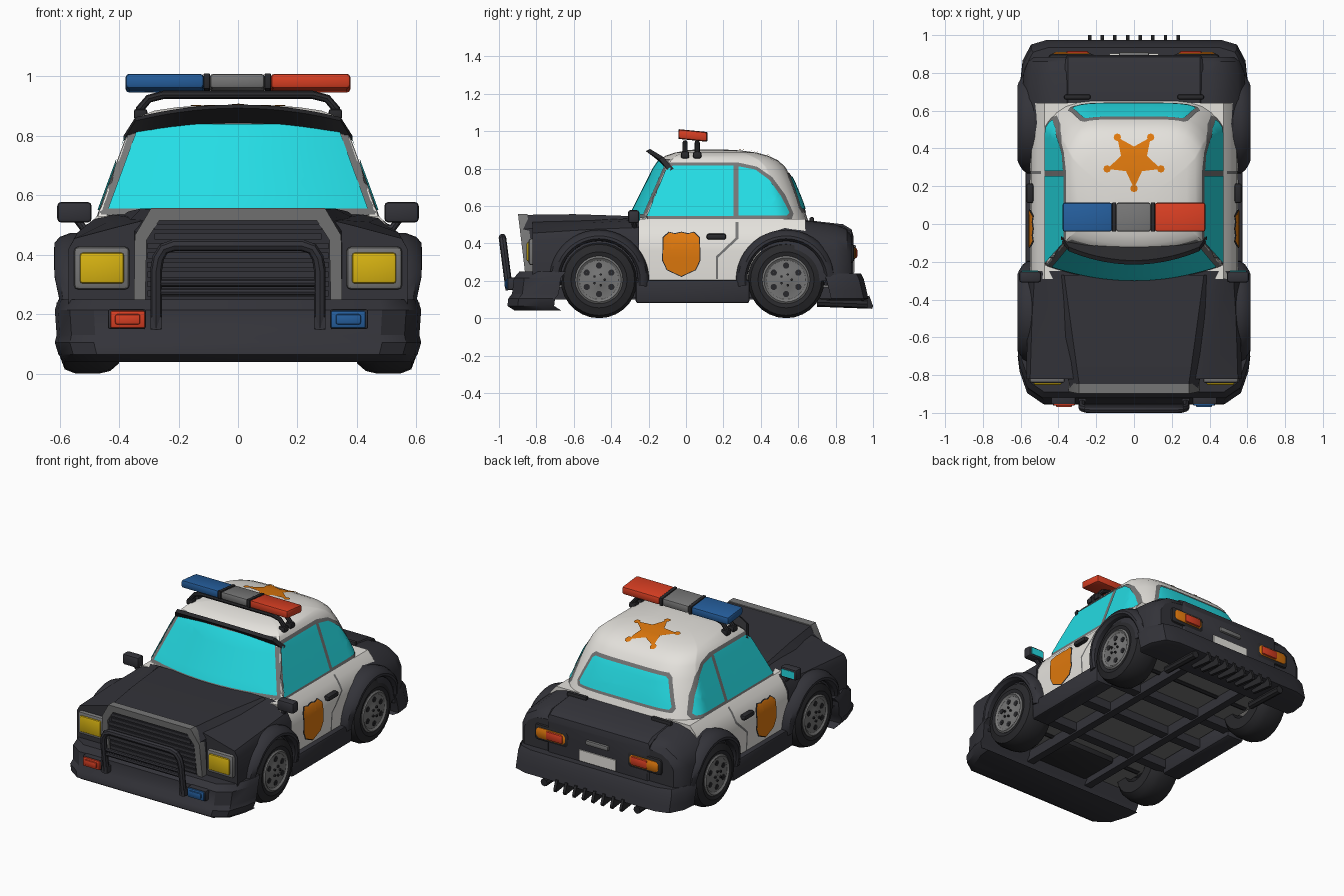
import bpy, bmesh, math
from mathutils import Vector
from mathutils.bvhtree import BVHTree

if "Cube" in bpy.data.objects:
    bpy.data.objects.remove(bpy.data.objects["Cube"])

def mat(name, r, g, b):
    m = bpy.data.materials.new(name)
    m.diffuse_color = (r, g, b, 1)
    m.use_nodes = True
    m.node_tree.nodes["Principled BSDF"].inputs["Base Color"].default_value = m.diffuse_color
    return m

BLACK = mat("charcoal", .033, .033, .041)
DARK = mat("dark_rubber", .022, .022, .025)
GREY = mat("grey", .18, .18, .18)
WHITE = mat("white", .78, .76, .72)
GLASS = mat("cyan_glass", .018, .72, .78)
ORANGE = mat("orange", .74, .19, .004)
BLUE = mat("blue", .018, .11, .33)
RED = mat("red", .68, .048, .016)
YELLOW = mat("yellow", .68, .45, .006)

def add(name, bm, m, mirror=False):
    if mirror:
        geo = bmesh.ops.duplicate(bm, geom=bm.verts[:] + bm.edges[:] + bm.faces[:])["geom"]
        for v in [g for g in geo if isinstance(g, bmesh.types.BMVert)]:
            v.co.x *= -1
        bmesh.ops.reverse_faces(bm, faces=[g for g in geo if isinstance(g, bmesh.types.BMFace)])
    me = bpy.data.meshes.new(name)
    bm.to_mesh(me)
    bm.free()
    me.materials.append(m)
    ob = bpy.data.objects.new(name, me)
    bpy.context.collection.objects.link(ob)
    return ob

def loft(name, rings, m, mirror=False, closed=False):
    bm = bmesh.new()
    R = [[bm.verts.new(p) for p in r] for r in rings]
    n = len(R[0])
    for a, b in zip(R, R[1:] + (R[:1] if closed else [])):
        for i in range(n):
            bm.faces.new((a[i], a[(i + 1) % n], b[(i + 1) % n], b[i]))
    if not closed:
        bm.faces.new(R[0])
        bm.faces.new(R[-1])
    bmesh.ops.recalc_face_normals(bm, faces=bm.faces)
    return add(name, bm, m, mirror)

def sym(half):
    return list(half) + [(-x, z) for x, z in reversed(half)]

def body(name, sections, m):  # symmetric sections along y
    return loft(name, [[(x, y, z) for x, z in sym(h)] for y, h in sections], m)

def box(name, x, y, z, m, bev=0, mirror=False):
    bm = bmesh.new()
    bmesh.ops.create_cube(bm, size=1)
    for v in bm.verts:
        v.co = [(a + b) / 2 + c * (b - a) for (a, b), c in zip((x, y, z), v.co)]
    if bev:
        bmesh.ops.bevel(bm, geom=bm.edges[:], offset=bev, segments=2, affect='EDGES', profile=.5)
    return add(name, bm, m, mirror)

def lathe(name, prof, cy, cz, m, a0=0, a1=360, n=28):  # (radius, x) around an x axis
    full = a1 - a0 == 360
    rings = []
    for i in range(n if full else n + 1):
        a = math.radians(a0 + (a1 - a0) * i / n)
        rings.append([(x, cy + r * math.cos(a), cz + r * math.sin(a)) for r, x in prof])
    return loft(name, rings, m, True, full)

def tube(name, pts, r, m, mirror=False):
    cu = bpy.data.curves.new(name, 'CURVE')
    cu.dimensions, cu.bevel_depth, cu.bevel_resolution, cu.use_fill_caps = '3D', r, 2, True
    s = cu.splines.new('POLY')
    s.points.add(len(pts) - 1)
    for p, c in zip(s.points, pts):
        p.co = (*c, 1)
    tmp = bpy.data.objects.new(name + "_path", cu)
    bpy.context.collection.objects.link(tmp)
    bpy.context.view_layer.update()
    bm = bmesh.new()
    bm.from_mesh(bpy.data.meshes.new_from_object(tmp.evaluated_get(bpy.context.evaluated_depsgraph_get())))
    bpy.data.objects.remove(tmp)
    return add(name, bm, m, mirror)

def tree_of(ob):
    return BVHTree.FromPolygons([v.co for v in ob.data.vertices], [p.vertices[:] for p in ob.data.polygons])

def decal(name, pts, axis, sign, tree, off, m, mirror=False, step=.04):
    """Flat outline, diced into a grid and projected on a surface."""
    other = [i for i in range(3) if i != axis]
    bm = bmesh.new()
    def put(u, v):
        c = Vector((0, 0, 0))
        c[other[0]], c[other[1]], c[axis] = u, v, 2 * sign
        return c
    bm.faces.new([bm.verts.new(put(*p)) for p in pts])
    bmesh.ops.triangulate(bm, faces=bm.faces[:])
    for o in other:
        no = Vector((0, 0, 0)); no[o] = 1
        for k in range(-30, 31):
            bmesh.ops.bisect_plane(bm, geom=bm.verts[:] + bm.edges[:] + bm.faces[:], plane_co=no * (k * step + .003), plane_no=no)
    d = Vector((0, 0, 0)); d[axis] = -sign
    for v in bm.verts:
        hit = tree.ray_cast(v.co, d)[0]
        if hit is None:
            c = v.co.copy(); c[axis] = sign * .4
            hit = tree.find_nearest(c)[0]
        v.co = hit - d * off
    bm.normal_update()
    for f in bm.faces:
        if f.normal.dot(d) > 0:
            f.normal_flip()
    return add(name, bm, m, mirror)

# --- Cabin: plan rings stacked in z (z, half width, front y, rear y)
levels = [(.50, .482, -.31, .66), (.56, .46, -.29, .64), (.64, .431, -.25, .612), (.74, .394, -.2, .57),
          (.81, .368, -.165, .53), (.845, .35, -.14, .49), (.868, .325, -.11, .44), (.885, .28, -.06, .38),
          (.897, .2, 0, .29), (.902, .1, .05, .2)]
rings = []
for z, w, yf, yr in levels:
    s = [math.sin(math.radians(a)) for a in range(-90, 91, 10)]
    rings.append([(w * t, yf + .07 * t * t * w / .4, z) for t in s] +
                 [(w * t, yr - .12 * t ** 6 * w / .4, z) for t in reversed(s)])
cabin = loft("cabin", rings, WHITE)
ct = tree_of(cabin)
# Windows: grey frames with glass above
decal("windshield_frame", [(-.462, .535), (.462, .535), (.362, .825), (.33, .85), (-.33, .85), (-.362, .825)], 1, -1, ct, .004, GREY)
decal("windshield", sym([(.437, .555), (.34, .82), (.31, .84)]), 1, -1, ct, .009, GLASS)
decal("rear_window_frame", sym([(.335, .565), (.35, .59), (.285, .755), (.26, .775)]), 1, 1, ct, .004, GREY)
decal("rear_window", sym([(.315, .583), (.327, .598), (.268, .745), (.25, .757)]), 1, 1, ct, .009, GLASS)
decal("side_window_frame", [(-.235, .53), (-.12, .815), (-.08, .832), (.28, .832), (.38, .81), (.46, .755), (.53, .66),
      (.575, .56), (.565, .53)], 0, 1, ct, .004, GREY, True, .03)
decal("door_window", [(-.21, .545), (-.11, .79), (-.07, .815), (.255, .815), (.255, .545)], 0, 1, ct, .009, GLASS, True)
decal("quarter_window", [(.28, .55), (.28, .812), (.37, .795), (.445, .74), (.51, .65), (.553, .565), (.54, .55)], 0, 1, ct, .009, GLASS, True, .03)
# Roof star with balls on the tips
star = []
for i in range(10):
    a = math.radians(-90 + 36 * i)
    r = .072 if i % 2 else .15
    star.append((r * math.cos(a), .338 + r * math.sin(a)))
decal("roof_star", star, 2, 1, ct, .006, ORANGE, step=.03)
for x, y in star[::2]:
    decal("star_tip", [(x + .02 * math.cos(k * .785), y + .02 * math.sin(k * .785)) for k in range(8)], 2, 1, ct, .007, ORANGE)

# --- Door section, hood, front and rear hull
doors = body("door_panels", [(y, [(.475, .53), (.51, .49), (.543, .43), (.55, .36), (.54, .18)]) for y in (-.29, .64)], WHITE)
body("front_fender_body", [(-.82, [(.3, .52), (.4, .495), (.55, .455), (.57, .42), (.57, .2)]),
     (-.5, [(.36, .525), (.44, .51), (.54, .475), (.565, .43), (.565, .2)]),
     (-.25, [(.42, .535), (.478, .525), (.525, .485), (.555, .43), (.555, .2)])], BLACK)
hood = body("hood", [(-.89, [(.285, .552), (.34, .475), (.345, .24)]), (-.6, [(.325, .556), (.38, .5), (.385, .24)]),
     (-.27, [(.37, .545), (.43, .5), (.43, .24)])], BLACK)
body("rear_body", [(.4, [(.4, .3), (.5, .41), (.545, .41), (.56, .36), (.56, .2)]),
     (.46, [(.4, .4), (.515, .468), (.56, .44), (.58, .36), (.58, .2)]),
     (.53, [(.4, .46), (.495, .495), (.56, .452), (.59, .37), (.59, .2)]),
     (.61, [(.4, .525), (.475, .505), (.555, .445), (.59, .37), (.59, .2)]),
     (.8, [(.4, .5), (.47, .485), (.55, .43), (.585, .36), (.585, .2)]),
     (.86, [(.4, .475), (.46, .465), (.535, .42), (.56, .36), (.56, .2)]),
     (.885, [(.38, .44), (.45, .43), (.5, .4), (.53, .35), (.53, .2)])], BLACK)
body("trunk_lid", [(.64, [(.35, .525), (.365, .51), (.365, .3)]), (.84, [(.35, .502), (.365, .49), (.365, .3)]),
     (.885, [(.35, .475), (.36, .46), (.36, .24)]), (.895, [(.34, .44), (.35, .43), (.35, .22)])], BLACK)
box("trunk_hinge", (.23, .37), (.66, .685), (.505, .54), DARK, .008, True)
box("sill", (.45, .575), (-.27, .34), (.08, .205), BLACK, .015, True)

# Door badge, seam and handle
dt = tree_of(doors)
shield = [(.035, .45), (.065, .458), (.095, .43), (.085, .38), (.098, .31), (.075, .26), (0, .225)]
shield = [(0, .458)] + shield + [(-y, z) for y, z in reversed(shield[:-1])]
decal("door_badge_rim", [(y * 1.05 - .025, .34 + (z - .34) * 1.04) for y, z in shield], 0, 1, dt, .005, DARK, True)
decal("door_badge", [(y - .025, z) for y, z in shield], 0, 1, dt, .0095, ORANGE, True)
decal("door_seam", [(.265, .515), (.265, .43), (.16, .33), (.16, .21), (.172, .21), (.172, .325), (.28, .425), (.28, .515)], 0, 1, dt, .004, GREY, True)
box("door_handle", (.53, .57), (.11, .215), (.42, .452), DARK, .012, True)

# --- Wheels and wheel arches
for tag, cy in (("front", -.465), ("rear", .535)):
    lathe(tag + "_tyre", [(.1, .40), (.17, .40), (.196, .43), (.205, .47), (.205, .545), (.19, .583), (.15, .598), (.128, .592), (.1, .56)], cy, .205, DARK)
    lathe(tag + "_rim", [(.128, .5), (.128, .595), (.118, .602), (.105, .593), (.05, .593), (.035, .6), (.001, .6), (.001, .5)], cy, .205, GREY)
    for i in range(6):
        a = math.radians(60 * i + 30)
        lathe(tag + "_rim_hole", [(.001, .57), (.017, .57), (.017, .597), (.001, .597)], cy + .076 * math.cos(a), .205 + .076 * math.sin(a), DARK, n=10)
    for i in range(5):
        a = math.radians(72 * i)
        lathe(tag + "_lug", [(.001, .57), (.007, .57), (.007, .61), (.001, .61)], cy + .03 * math.cos(a), .205 + .03 * math.sin(a), DARK, n=6)
    arch = lathe(tag + "_wheel_arch", [(.205, .45), (.208, .6), (.22, .618), (.235, .617), (.255, .6), (.268, .565), (.268, .45)], cy, .205, BLACK, -8, 188, 24)
    for v in arch.data.vertices:  # bulge fades towards both ends of the arch
        if abs(v.co.x) > .56:
            k = .45 + .55 * max(0, min(1, (v.co.z - .18) / .15))
            v.co.x = math.copysign(.56 + (abs(v.co.x) - .56) * k, v.co.x)
    tube(tag + "_axle", [(-.42, cy, .18), (.42, cy, .18)], .025, DARK)

# --- Bumpers: plan outlines stacked in z (z, x scale, y shift)
def bumper(name, half, lv):
    loft(name, [[(x * s, y + d, z) for x, y in sym(half)] for z, s, d in lv], BLACK)
bumper("front_bumper", [(.48, -.93), (.56, -.875), (.6, -.76), (.61, -.68)],
       [(.04, .96, .015), (.065, .99, -.025), (.105, 1.01, -.02), (.13, 1, 0), (.215, 1.01, .01), (.25, .99, .04)])
bumper("rear_bumper", [(.46, .95), (.545, .925), (.59, .84), (.6, .75)],
       [(.095, .96, .0), (.105, 1, .025), (.15, 1, .015), (.21, 1, 0), (.24, .98, -.015)])
for i in range(8):
    x = -.235 + .067 * i
    loft("diffuser_fin", [[(x + s, .82, .11), (x + s, .84, .07), (x + s, .995, .05), (x + s, 1, .065), (x + s, .98, .12)] for s in (-.009, .009)], DARK)
tube("exhaust_pipe", [(.33, .7, .085), (.33, .97, .075)], .024, DARK, True)
box("bumper_lamp_housing", (.31, .438), (-.955, -.89), (.15, .217), BLACK, .008, True)
for sx, m in ((-1, RED), (1, BLUE)):
    box("bumper_lamp_rim", sorted((sx * .312, sx * .43)), (-.962, -.94), (.153, .212), m, .008)
    box("bumper_lamp", sorted((sx * .329, sx * .413)), (-.97, -.94), (.166, .2), m, .006)

# --- Grille (leaning back towards the bottom) and headlights
def lean(z):
    return -.898 + (.555 - z) * .12
gp = [(.35, .235), (.347, .465), (.292, .558)]
gi = [(.265, .515), (.307, .45), (.312, .235)]
gpoly = gp + [(-x, z) for x, z in reversed(gp)] + [(-x, z) for x, z in reversed(gi)] + gi
loft("grille_frame", [[(x, lean(z) + d, z) for x, z in gpoly] for d in (0, .05)], GREY)
for v in hood.data.vertices:
    if v.co.y < -.85:
        v.co.y = lean(v.co.z) + .012
for i in range(8):
    z = .27 + .032 * i
    w = .305 if z < .45 else .28
    box("grille_slat", (-w, w), (lean(z) + .003, lean(z) + .03), (z - .01, z + .01), BLACK)
box("grille_bottom_bar", (-.32, .32), (lean(.24), lean(.24) + .03), (.232, .248), GREY)
box("headlight_frame", (.365, .552), (-.842, -.79), (.283, .427), GREY, .015, True)
box("headlight", (.383, .532), (-.852, -.8), (.303, .407), YELLOW, .01, True)

# --- Bull bar
def bar_y(z):
    return -.945 - (z - .15) * .13
hoop = [(.275, .15), (.275, .35), (.268, .39), (.25, .42), (.215, .432)]
tube("bull_bar_hoop", [(x, bar_y(z), z) for x, z in sym(hoop)], .02, BLACK)
for z in (.275, .305):
    tube("bull_bar_rung", [(-.27, bar_y(z), z), (.27, bar_y(z), z)], .012, BLACK)
box("bull_bar_mount", (.255, .295), (-.965, -.88), (.15, .19), BLACK, 0, True)

# --- Rear lamps, plate and handle
box("rear_lamp_frame", (.205, .455), (.84, .902), (.292, .402), DARK, .025, True)
box("rear_lamp_orange", (.222, .44), (.84, .91), (.308, .388), ORANGE, .025, True)
box("rear_lamp_red", (.24, .36), (.86, .916), (.32, .376), RED, .012, True)
box("number_plate", (-.13, .13), (.88, .902), (.245, .315), WHITE)
box("trunk_handle", (-.08, .08), (.88, .91), (.36, .39), GREY, .008)

# --- Roof light bar, tilted forward, on arched supports
bar = [box(name, (x0, x1), (-.04, .113), (.952, 1.002), m, .012) for name, x0, x1, m in
       (("blue_light", -.378, -.115, BLUE), ("red_light", .11, .378, RED), ("centre_light", -.095, .09, GREY))]
bar += [box("light_divider", (x - .011, x + .011), (-.041, .114), (.951, 1.003), DARK, .004) for x in (-.105, .1)]
for v in [v for o in bar for v in o.data.vertices]:
    v.co.z -= (v.co.y - .036) * .1
for y in (-.005, .06):
    tube("light_bar_support", [(x, y, z) for x, z in sym([(.335, .86), (.33, .89), (.3, .925), (.25, .938)])], .014, DARK)
    box("support_foot", (.305, .35), (y - .022, y + .022), (.855, .89), DARK, .008, True)

# --- Sun visor
vis = []
for i in range(-9, 10):
    x = .04 * i
    q = x * x
    o = (x * .96, -.215 + .55 * q, .893 - .33 * q)
    n = (x * 1.07, -.145 + .42 * q, .843 - .45 * q)
    vis.append([o, n, (n[0], n[1] + .025, n[2] + .015), (o[0], o[1] + .022, o[2] + .012)])
loft("sun_visor", vis, DARK)

# --- Mirrors
box("mirror_shell", (.492, .608), (-.31, -.25), (.508, .578), BLACK, .014, True)
box("mirror_glass", (.507, .593), (-.255, -.247), (.521, .565), GLASS, 0, True)
tube("mirror_arm", [(.47, -.27, .49), (.52, -.275, .49), (.545, -.28, .525)], .014, BLACK, True)

# --- Underside: floor, frame rails and cross members
box("floor_pan", (-.44, .44), (-.7, .8), (.165, .22), GREY)
box("frame_rail", (.2, .25), (-.72, .85), (.1, .17), BLACK, 0, True)
for y in (-.27, .05, .33):
    box("cross_member", (-.46, .46), (y - .03, y + .03), (.11, .17), BLACK)
box("engine_guard", (-.2, .2), (-.72, -.42), (.13, .26), DARK, .02)

# Smooth shading with sharp edges kept
bpy.ops.object.select_all(action='DESELECT')
for o in bpy.data.objects:
    o.select_set(True)
    bpy.context.view_layer.objects.active = o
bpy.ops.object.shade_smooth_by_angle(angle=math.radians(32))
